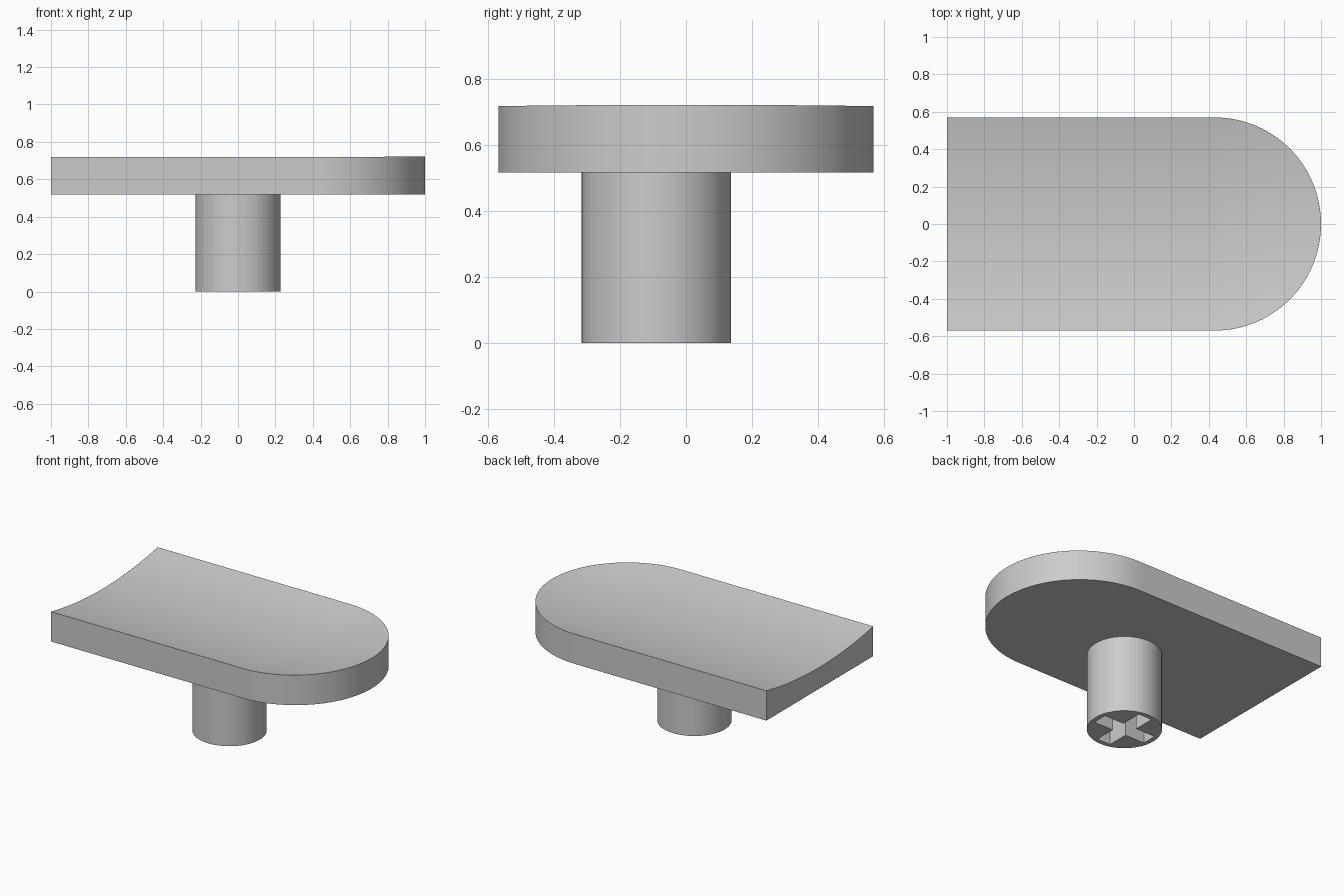
import bpy, bmesh, math

if "Cube" in bpy.data.objects:
    bpy.data.objects.remove(bpy.data.objects["Cube"])

HALF, BASE, TOP = 0.57, 0.518, 0.719      # plate half width, underside, rim height
DISH, CROWN = 0.057, 0.004                # depth of the hollow, lift at the round end
ROUND_X = 1 - HALF                        # where the round end begins
STEM_R, STEM_Y = 0.227, -0.09
SLOT_L, SLOT_W, SLOT_DEPTH = 0.195, 0.05, 0.36

grey = bpy.data.materials.new("plain grey")
grey.use_nodes = True
grey.diffuse_color = (0.6, 0.6, 0.6, 1)
grey.node_tree.nodes["Principled BSDF"].inputs["Base Color"].default_value = (0.6, 0.6, 0.6, 1)


def make_object(name, bm):
    bmesh.ops.recalc_face_normals(bm, faces=bm.faces)
    mesh = bpy.data.meshes.new(name)
    bm.to_mesh(mesh)
    bm.free()
    mesh.materials.append(grey)
    obj = bpy.data.objects.new(name, mesh)
    bpy.context.collection.objects.link(obj)
    return obj


def prism(name, points, z0, z1):
    bm = bmesh.new()
    face = bm.faces.new([bm.verts.new((x, y, z0)) for x, y in points])
    new = bmesh.ops.extrude_face_region(bm, geom=[face])["geom"]
    bmesh.ops.translate(bm, vec=(0, 0, z1 - z0),
                        verts=[v for v in new if isinstance(v, bmesh.types.BMVert)])
    return make_object(name, bm)


def smooth(obj):
    bpy.ops.object.select_all(action='DESELECT')
    obj.select_set(True)
    bpy.context.view_layer.objects.active = obj
    bpy.ops.object.shade_smooth_by_angle(angle=math.radians(30))


# Hollow: a straight trough that ends in a round bowl
def top_height(x, y):
    across, along = (y / HALF) ** 2, (max(x - ROUND_X, 0) / HALF) ** 2
    return TOP - DISH * (1 - across - along) + CROWN * along


# Plate: square at one end, round at the other
def plate(rows=48, cols=56):
    bm = bmesh.new()
    grid = []
    for j in range(rows + 1):
        t = math.pi * (j / rows - 0.5)
        y, rim = HALF * math.sin(t), ROUND_X + HALF * math.cos(t)
        xs = [-1 + (rim + 1) * i / cols for i in range(cols + 1)]
        grid.append([bm.verts.new((x, y, top_height(x, y))) for x in xs])
    for a, b in zip(grid, grid[1:]):
        for i in range(cols):
            bm.faces.new((a[i], a[i + 1], b[i + 1], b[i]))
    # Walls and flat underside
    loop = (grid[0] + [r[-1] for r in grid[1:]] + grid[-1][-2::-1]
            + [r[0] for r in grid[-2:0:-1]])
    low = [bm.verts.new((v.co.x, v.co.y, BASE)) for v in loop]
    for k in range(len(loop)):
        n = (k + 1) % len(loop)
        bm.faces.new((loop[k], low[k], low[n], loop[n]))
    bm.faces.new(low)
    return make_object("dished_plate", bm)


smooth(plate())

# Stem with a cross-shaped socket in its foot
circle = [(STEM_R * math.cos(math.tau * k / 64), STEM_Y + STEM_R * math.sin(math.tau * k / 64))
          for k in range(64)]
stem = prism("stem", circle, 0, BASE)

cross = []
for k in range(4):
    c, s = round(math.cos(k * math.pi / 2)), round(math.sin(k * math.pi / 2))
    for x, y in ((SLOT_L, -SLOT_W), (SLOT_L, SLOT_W), (SLOT_W, SLOT_W)):
        cross.append((x * c - y * s, x * s + y * c + STEM_Y))
cutter = prism("socket_cutter", cross, -0.1, SLOT_DEPTH)
cutter.hide_render = True

cut = stem.modifiers.new("socket", 'BOOLEAN')
cut.operation = 'DIFFERENCE'
cut.solver = 'EXACT'
cut.object = cutter
bpy.context.view_layer.objects.active = stem
bpy.ops.object.modifier_apply(modifier=cut.name)
bpy.data.objects.remove(cutter)
smooth(stem)
